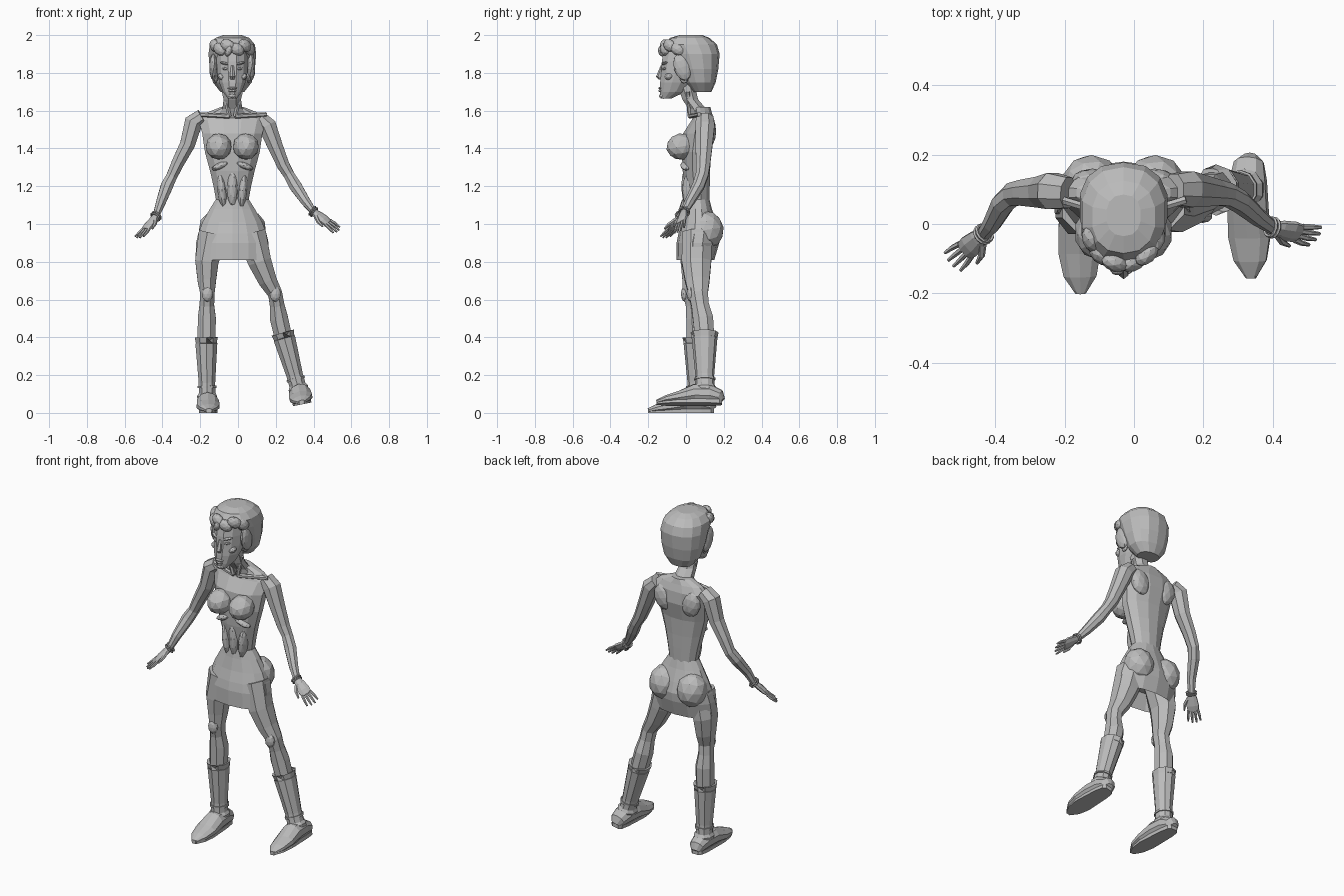
import bpy
import bmesh
from math import sin, cos, pi, copysign
from mathutils import Vector, Matrix, Euler

default_cube = bpy.data.objects.get("Cube")
if default_cube:
    bpy.data.objects.remove(default_cube, do_unlink=True)

AXIS_Y = Vector((0, 1, 0))
AXIS_Z = Vector((0, 0, 1))
MIDDLE = -.03      # the body's midline lies a little to its right

# One flat colour for the whole figure
grey = bpy.data.materials.new("plain grey")
grey.use_nodes = True
grey.diffuse_color = (.5, .5, .5, 1)
grey.node_tree.nodes["Principled BSDF"].inputs["Base Color"].default_value = (.5, .5, .5, 1)


def finish(name, bm):
    """Turn a bmesh into a flat-shaded object."""
    bmesh.ops.recalc_face_normals(bm, faces=bm.faces)
    mesh = bpy.data.meshes.new(name)
    bm.to_mesh(mesh)
    bm.free()
    mesh.materials.append(grey)
    obj = bpy.data.objects.new(name, mesh)
    bpy.context.collection.objects.link(obj)
    return obj


def loft(name, centres, radii, sides=8, up=None, power=1.0):
    """Skin elliptical rings; with `up` each ring stands square to the path."""
    bm = bmesh.new()
    points = [Vector(c) for c in centres]
    rings = []
    for i, point in enumerate(points):
        across, depth = Vector((1, 0, 0)), AXIS_Y
        if up is not None:
            ahead = points[min(i + 1, len(points) - 1)] - points[max(i - 1, 0)]
            ahead.normalize()
            across = up.cross(ahead).normalized()
            depth = ahead.cross(across)
        ring = []
        for k in range(sides):
            angle = 2 * pi * (k + .5) / sides
            c, s = cos(angle), sin(angle)
            c = copysign(abs(c) ** power, c)
            s = copysign(abs(s) ** power, s)
            ring.append(bm.verts.new(point + across * c * radii[i][0] + depth * s * radii[i][1]))
        rings.append(ring)
    for low, high in zip(rings, rings[1:]):
        for k in range(sides):
            j = (k + 1) % sides
            bm.faces.new((low[k], low[j], high[j], high[k]))
    bm.faces.new(rings[0])
    bm.faces.new(rings[-1])
    return finish(name, bm)


def stack(name, rows, sides=10, power=1.0):
    """Level rings on the midline, each given as height, depth centre, half width, half depth."""
    return loft(name, [(MIDDLE, y, z) for z, y, w, d in rows],
                [(w, d) for z, y, w, d in rows], sides, None, power)


def blob(name, place, size, turn=(0, 0, 0)):
    """Faceted ellipsoid."""
    bm = bmesh.new()
    matrix = Matrix.Translation(place) @ Euler(turn).to_matrix().to_4x4() @ Matrix.Diagonal((*size, 1))
    bmesh.ops.create_icosphere(bm, subdivisions=2, radius=1, matrix=matrix)
    return finish(name, bm)


def pair(name, offset, y, z, size, turn=(0, 0, 0)):
    """Two mirrored ellipsoids either side of the midline."""
    for side, word in ((-1, "right"), (1, "left")):
        blob(f"{word}_{name}", (MIDDLE + side * offset, y, z), size,
             (turn[0], side * turn[1], side * turn[2]))


# Torso and neck
stack("torso", [(1.05, .065, .085, .06), (1.12, .065, .088, .06), (1.2, .06, .103, .068),
                (1.28, .055, .122, .075), (1.38, .055, .15, .08), (1.48, .07, .165, .088),
                (1.55, .09, .185, .062), (1.59, .09, .14, .048), (1.62, .085, .06, .045)], 12)
stack("neck", [(1.56, .085, .09, .055), (1.61, .06, .057, .05),
               (1.66, .022, .05, .045), (1.74, 0, .05, .05)], 8)
pair("breast", .072, -.025, 1.41, (.07, .08, .07), (.2, 0, 0))
pair("rib_arch", .06, .0, 1.31, (.055, .03, .018), (0, .4, 0))
pair("waist_muscle", .055, .02, 1.18, (.025, .04, .1), (0, .1, 0))
pair("shoulder_blade", .09, .125, 1.49, (.06, .035, .08), (0, .25, 0))
blob("abdomen", (MIDDLE, .005, 1.2), (.03, .03, .11))

# Collarbones and neck tendons
for side, word in ((-1, "right"), (1, "left")):
    inner = (MIDDLE + side * .015, .02, 1.57)
    loft(f"{word}_collarbone", [inner, (MIDDLE + side * .18, .07, 1.58)],
         [(.012, .012)] * 2, 6, AXIS_Z)
    loft(f"{word}_neck_tendon", [inner, (MIDDLE + side * .045, .01, 1.7)],
         [(.012, .012)] * 2, 6, AXIS_Y)

# Skirt, open and hollow below the hem, with the seat behind
stack("skirt", [(.91, .05, .17, .08), (.81, .05, .2, .1), (.9, .063, .197, .113),
                (.95, .07, .185, .11), (1.01, .07, .162, .092),
                (1.08, .065, .122, .072), (1.13, .062, .09, .062)], 14)
pair("buttock", .092, .115, .97, (.088, .085, .1), (.15, 0, 0))

# Legs with knees
leg_radii = [(.085, .085), (.067, .085), (.053, .07), (.041, .055), (.042, .05), (.052, .058), (.05, .055)]
leg_paths = {
    "right": [(-.13, .05, .95), (-.165, .05, .8), (-.165, .045, .7), (-.162, .035, .63),
              (-.165, .045, .57), (-.165, .055, .5), (-.167, .055, .36)],
    "left": [(.07, .06, .95), (.115, .055, .8), (.157, .06, .7), (.197, .065, .63),
             (.207, .075, .57), (.217, .09, .5), (.245, .1, .38)],
}
for word, path in leg_paths.items():
    loft(word + "_leg", path, leg_radii, 8, AXIS_Y)
    x, y, z = path[3]
    blob(word + "_kneecap", (x, y - .042, z), (.03, .02, .042))

# Boots: shaft with a turned cuff, ankle strap, foot and sole
boot_radii = [(.056, .062), (.064, .074), (.061, .068), (.046, .05), (.046, .052), (.056, .062), (.05, .058)]
boot_steps = [.9, 1, .92, .4, .26, .22, .08]
boot_ends = {
    "right": ((-.162, .06, 0), (-.168, .055, .4)),
    "left": ((.342, .1, .05), (.237, .098, .425)),
}
foot_place = {
    "right": ((-.16, 0, 0), (0, 0, .03)),
    "left": ((.34, .045, .045), (0, -.2, 0)),
}
foot_rows = [(.145, .025, .02), (.13, .045, .04), (.08, .055, .055), (0, .06, .055),
             (-.08, .064, .036), (-.15, .05, .024), (-.2, .016, .012)]
for word, (low, high) in boot_ends.items():
    low, high = Vector(low), Vector(high)
    loft(word + "_boot_shaft", [low.lerp(high, s) for s in boot_steps], boot_radii, 10, AXIS_Y)
    strap = [low.lerp(high, s) for s in (.33, .36)]
    loft(word + "_ankle_strap", strap, [(.052, .057)] * 2, 10, AXIS_Y)
    foot = loft(word + "_foot", [(0, y, h) for y, w, h in foot_rows],
                [(w, h) for y, w, h in foot_rows], 10, AXIS_Z)
    sole = loft(word + "_sole", [(0, y * 1.01, .011) for y, w, h in foot_rows],
                [(w * 1.1, .015) for y, w, h in foot_rows], 4, AXIS_Z)
    for part in (foot, sole):
        part.location, part.rotation_euler = foot_place[word]

# Arms
arm_radii = [(.042, .048), (.052, .056), (.043, .048), (.036, .04), (.031, .036),
             (.035, .034), (.027, .027), (.018, .021)]
arm_paths = {
    "right": [(-.19, .09, 1.57), (-.235, .095, 1.54), (-.268, .092, 1.42), (-.32, .09, 1.32),
              (-.352, .085, 1.25), (-.377, .06, 1.2), (-.41, 0, 1.11), (-.435, -.03, 1.04)],
    "left": [(.115, .1, 1.56), (.155, .1, 1.52), (.198, .095, 1.41), (.24, .09, 1.31),
             (.27, .085, 1.26), (.305, .065, 1.2), (.358, .02, 1.12), (.4, -.01, 1.065)],
}
hand_tips = {"right": (-.53, -.115, .92), "left": (.535, -.04, .962)}
hand_lean = {"right": AXIS_Z, "left": Vector((0, -.6, 1))}

for word, path in arm_paths.items():
    side = -1 if word == "right" else 1
    loft(word + "_arm", path, arm_radii, 8, AXIS_Y)

    # Hand: palm, four fingers and a thumb
    wrist, tip = Vector(path[-1]), Vector(hand_tips[word])
    along = (tip - wrist).normalized()
    across = side * along.cross(hand_lean[word]).normalized()
    flat = across.cross(along)
    palm = [wrist + along * s for s in (-.01, .03, .07, .1)]
    loft(word + "_palm", palm, [(.018, .016), (.03, .017), (.036, .016), (.032, .01)], 8, flat)
    for i in range(4):
        spread = (i - 1.5) / 1.5
        reach = .078 - .015 * abs(spread)
        base = wrist + along * .095 + across * spread * .025
        bend = base + along * reach * .5 + across * spread * .006
        end = base + along * reach + across * spread * .009 - flat * .004
        loft(f"{word}_finger_{i + 1}", [base, bend, end],
             [(.009, .009), (.008, .008), (.005, .005)], 6, flat)
    root = wrist + along * .03 + across * .02
    loft(word + "_thumb", [root, root + along * .03 + across * .022, root + along * .065 + across * .03],
         [(.013, .012), (.01, .01), (.005, .005)], 6, flat)

    # Bangles
    for i in range(2):
        bpy.ops.mesh.primitive_torus_add(
            major_segments=12, minor_segments=5, major_radius=.027, minor_radius=.005,
            location=wrist + along * (.012 * i - .008),
            rotation=along.to_track_quat("Z", "Y").to_euler())
        bangle = bpy.context.object
        bangle.name = f"{word}_bangle_{i + 1}"
        bangle.data.materials.append(grey)

# Head
stack("head", [(1.665, -.105, .025, .03), (1.7, -.07, .052, .07), (1.75, -.05, .072, .09),
               (1.8, -.03, .083, .105), (1.86, -.02, .086, .112),
               (1.93, 0, .085, .12), (1.97, .02, .06, .08)], 12)
stack("nose", [(1.84, -.122, .008, .012), (1.78, -.138, .016, .021), (1.765, -.13, .012, .014)], 6)
blob("upper_lip", (MIDDLE, -.135, 1.719), (.026, .012, .007))
blob("lower_lip", (MIDDLE, -.134, 1.705), (.022, .013, .008))
blob("chin", (MIDDLE, -.118, 1.678), (.024, .025, .015))
pair("eye", .036, -.114, 1.822, (.02, .012, .008), (0, -.15, .3))
pair("brow", .038, -.112, 1.85, (.03, .017, .008), (0, -.2, .35))
pair("cheekbone", .055, -.09, 1.78, (.024, .025, .018), (0, -.4, .5))
pair("ear", .088, -.01, 1.78, (.012, .025, .036))

# Short full hair with a swept fringe
stack("hair", [(1.7, .085, .065, .05), (1.75, .075, .105, .082), (1.82, .065, .122, .106),
               (1.9, .05, .129, .128), (1.95, .028, .122, .136),
               (1.985, .02, .092, .105), (2, .025, .05, .06)], 14, .85)
for i in range(6):
    swing = -1.25 + i * .5
    blob(f"fringe_lock_{i + 1}",
         (MIDDLE + .098 * sin(swing), -.012 - .103 * cos(swing), 1.945 - .02 * (i % 2)),
         (.042, .026, .032), (0, .5, swing))
pair("sideburn", .1, -.02, 1.83, (.022, .045, .075), (.3, 0, 0))
blob("forehead_curl", (MIDDLE - .02, -.13, 1.915), (.018, .018, .03), (.2, .4, 0))
